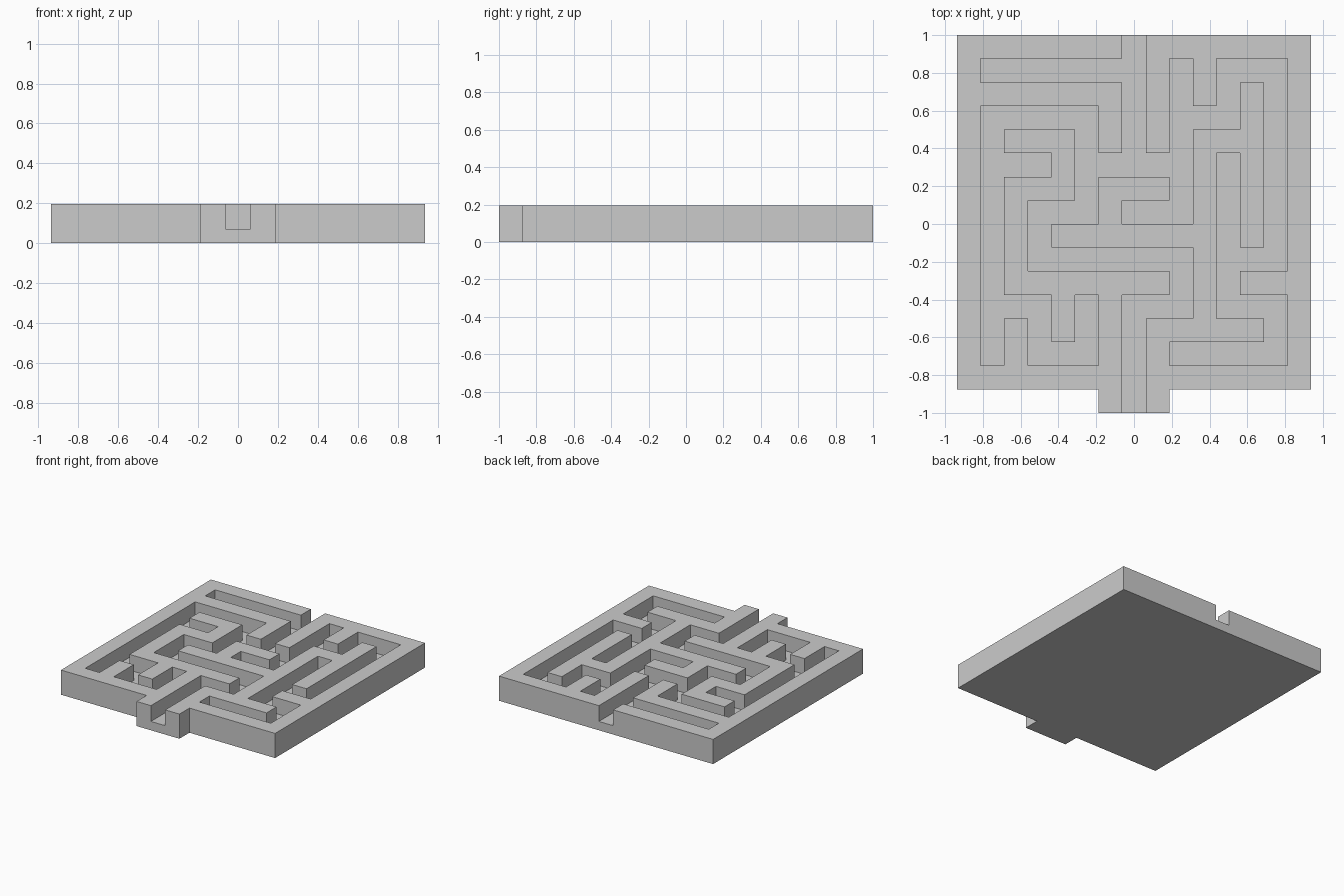
import bpy, bmesh

if "Cube" in bpy.data.objects:
    bpy.data.objects.remove(bpy.data.objects["Cube"])

CELL = 0.125            # maze grid pitch
FLOOR, TOP = 0.07, 0.195


def corners(start, turns):
    """Right-angled line: turns alternately give the next row and next column."""
    col, row = start
    pts = [(col, row)]
    for i, t in enumerate(turns):
        if i % 2 == 0:
            row = t
        else:
            col = t
        pts.append((col, row))
    return pts


def prism(name, pts, z0, z1):
    """Extrude a grid polygon (column, row from the back) between two heights."""
    bm = bmesh.new()
    verts = [bm.verts.new((-0.9375 + c * CELL, 1 - r * CELL, z0)) for c, r in pts]
    face = bm.faces.new(verts)
    ext = bmesh.ops.extrude_face_region(bm, geom=[face])
    up = [g for g in ext["geom"] if isinstance(g, bmesh.types.BMVert)]
    bmesh.ops.translate(bm, verts=up, vec=(0, 0, z1 - z0))
    bmesh.ops.recalc_face_normals(bm, faces=bm.faces[:])
    mesh = bpy.data.meshes.new(name)
    bm.to_mesh(mesh)
    bm.free()
    ob = bpy.data.objects.new(name, mesh)
    bpy.context.collection.objects.link(ob)
    return ob


# Solid slab with the entrance tab at the front
block = prism("maze_block", [(0, 0), (15, 0), (15, 15), (9, 15), (9, 16),
                             (6, 16), (6, 15), (0, 15)], 0, TOP)

# Edges of the maze passage, from the back opening to the front one
left = corners((7, -1), [1, 1, 2, 7, 5, 6, 3, 1, 14, 2, 12, 3, 14, 6, 11, 5, 13, 4,
                         11, 2, 6, 4, 5, 2, 4, 5, 7, 3, 10, 9, 11, 7, 17])
right = corners((8, -1), [5, 9, 1, 10, 3, 11, 1, 14, 10, 12, 11, 14, 14, 9, 13, 13,
                          12, 11, 5, 12, 9, 13, 2, 12, 4, 10, 8, 7, 7, 9, 6, 6,
                          8, 4, 9, 10, 12, 8, 17])
passage = prism("passage_cutter", left + right[::-1], FLOOR, TOP + 0.1)
passage.hide_render = True

# Carve the passage into the slab
mod = block.modifiers.new("carve_passage", 'BOOLEAN')
mod.operation = 'DIFFERENCE'
mod.solver = 'EXACT'
mod.object = passage
bpy.context.view_layer.objects.active = block
bpy.ops.object.modifier_apply(modifier=mod.name)
bpy.data.objects.remove(passage)
